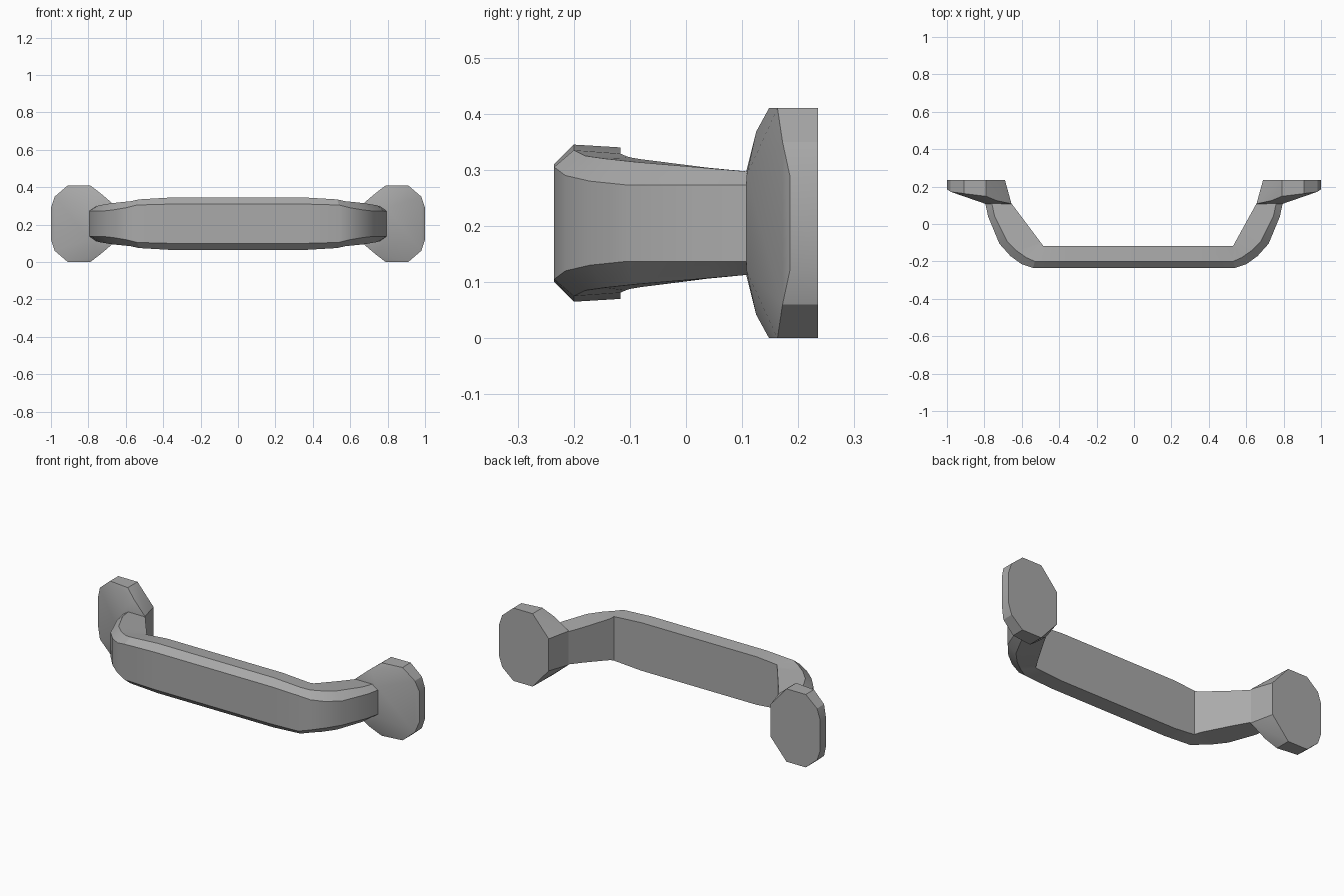
import bpy
import bmesh
import math
from mathutils import Vector

cube = bpy.data.objects.get("Cube")
if cube:
    bpy.data.objects.remove(cube, do_unlink=True)

MID = 0.205  # height of the handle's centre line

metal = bpy.data.materials.new("grey metal")
metal.use_nodes = True
colour = (0.4, 0.4, 0.4, 1)
metal.diffuse_color = colour
metal.node_tree.nodes["Principled BSDF"].inputs["Base Color"].default_value = colour


def finish(bm, name):
    bmesh.ops.recalc_face_normals(bm, faces=bm.faces[:])
    mesh = bpy.data.meshes.new(name)
    bm.to_mesh(mesh)
    bm.free()
    mesh.materials.append(metal)
    obj = bpy.data.objects.new(name, mesh)
    bpy.context.collection.objects.link(obj)
    bpy.ops.object.select_all(action='DESELECT')
    obj.select_set(True)
    bpy.context.view_layer.objects.active = obj
    bpy.ops.object.shade_smooth_by_angle(angle=math.radians(22))


# Grip stations: outer x, y, half height; bevel x, y, half height;
# position along the inner leg edge, inner half height
STATIONS = [
    (0.54, -0.235, 0.100, 0.53, -0.20, 0.130, 0.0, 0.124),
    (0.60, -0.215, 0.085, 0.575, -0.18, 0.120, 0.04, 0.120),
    (0.66, -0.172, 0.075, 0.625, -0.145, 0.115, 0.08, 0.117),
    (0.72, -0.105, 0.068, 0.68, -0.09, 0.109, 0.16, 0.114),
    (0.78, 0.04, 0.068, 0.745, 0.04, 0.098, 0.68, 0.099),
    (0.795, 0.11, 0.068, 0.76, 0.11, 0.092, 1.0, 0.092),
]


def ring(bm, side, outer, bevel, inner):
    pts = [(p, s) for p, s in ((outer, -1), (outer, 1), (bevel, 1),
                               (inner, 1), (inner, -1), (bevel, -1))]
    return [bm.verts.new((side * p[0], p[1], MID + s * p[2])) for p, s in pts]


def half_rings(bm, side, corner):
    start, end = Vector((corner, -0.117)), Vector((0.655, 0.11))
    rings = [ring(bm, side, (0.36, -0.235, 0.105), (0.36, -0.2, 0.14),
                  (0.36, -0.117, 0.135))]
    for ox, oy, oh, bx, by, bh, t, ih in STATIONS:
        p = start.lerp(end, t)
        rings.append(ring(bm, side, (ox, oy, oh), (bx, by, bh), (p.x, p.y, ih)))
    return rings


# Grip and both legs as one lofted bar
bm = bmesh.new()
rings = half_rings(bm, -1, 0.485)[::-1] + half_rings(bm, 1, 0.53)
for a, b in zip(rings, rings[1:]):
    for i in range(6):
        j = (i + 1) % 6
        bm.faces.new((a[i], a[j], b[j], b[i]))
bm.faces.new(rings[0])
bm.faces.new(rings[-1])
finish(bm, "grip_bar")

# Mounting plates: back outline and tapered front, x, half height, front y
OUTLINE = [(0.69, 0.09, 0.22), (0.79, 0.205, 0.148), (0.91, 0.205, 0.163),
           (0.98, 0.145, 0.172), (1.0, 0.085, 0.185)]
NECK = [(0.655, 0.095, 0.108), (0.795, 0.085, 0.108), (0.735, 0.163, 0.125)]
for side, name in ((1, "left_mounting_plate"), (-1, "right_mounting_plate")):
    bm = bmesh.new()
    for s in (-1, 1):
        for x, h, y in OUTLINE + NECK:
            bm.verts.new((side * x, y, MID + s * h))
        for x, h, y in OUTLINE:
            bm.verts.new((side * x, 0.235, MID + s * h))
    hull = bmesh.ops.convex_hull(bm, input=bm.verts[:])
    loose = {v for v in hull["geom_interior"] if isinstance(v, bmesh.types.BMVert)}
    bmesh.ops.delete(bm, geom=list(loose), context='VERTS')
    bmesh.ops.dissolve_limit(bm, angle_limit=math.radians(2),
                             verts=bm.verts[:], edges=bm.edges[:])
    finish(bm, name)
